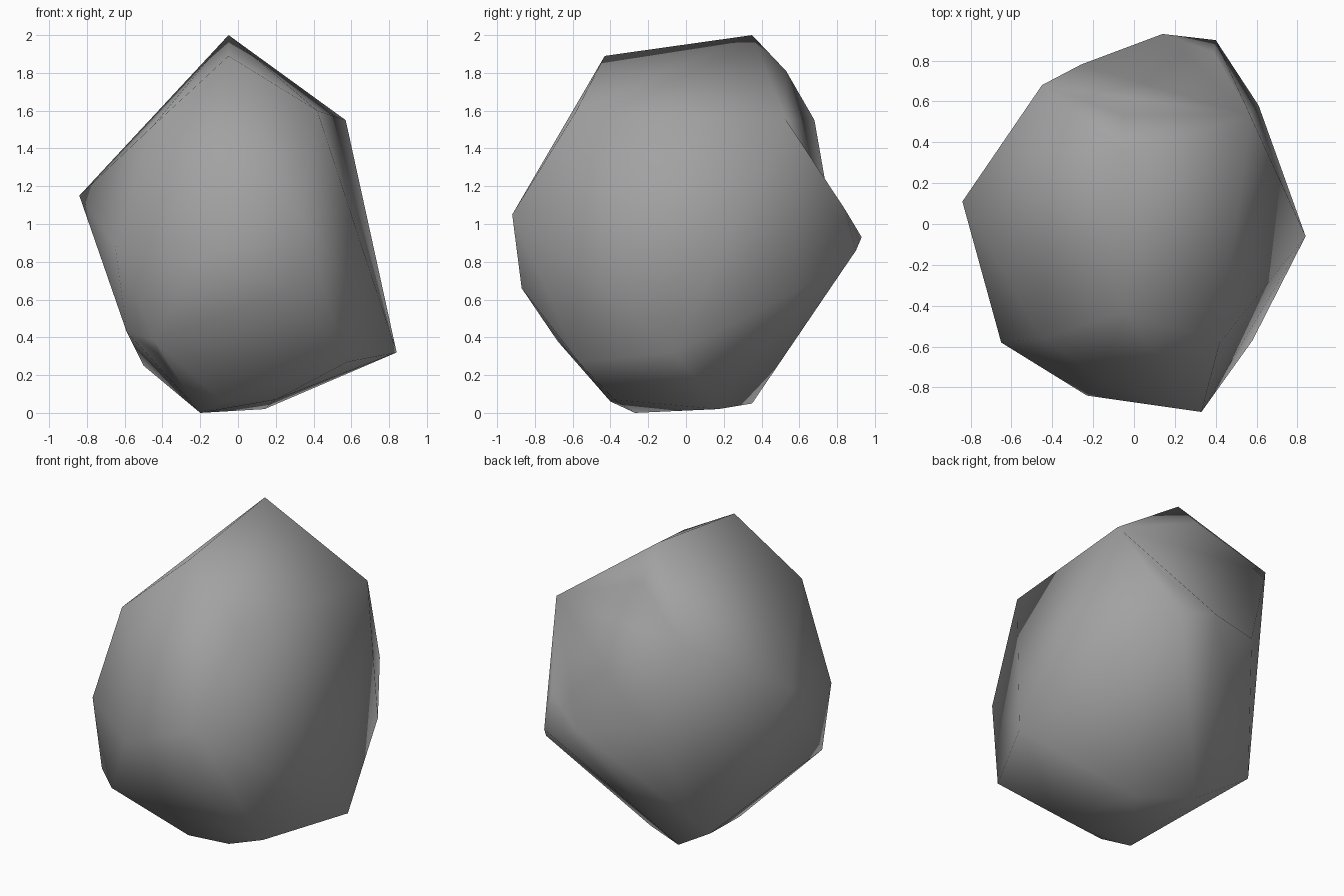
import bpy
import bmesh
import math

cube = bpy.data.objects.get("Cube")
if cube:
    bpy.data.objects.remove(cube, do_unlink=True)

# Stone material
stone = bpy.data.materials.new("grey_stone")
stone.use_nodes = True
GREY = (0.36, 0.36, 0.36, 1)
stone.diffuse_color = GREY
stone.node_tree.nodes["Principled BSDF"].inputs["Base Color"].default_value = GREY


def hull(name, corners):
    """Wrap a convex chunk of stone around its corner points."""
    bm = bmesh.new()
    for co in corners:
        bm.verts.new(co)
    result = bmesh.ops.convex_hull(bm, input=bm.verts)
    loose = [v for v in result["geom_interior"] if isinstance(v, bmesh.types.BMVert)]
    bmesh.ops.delete(bm, geom=loose, context="VERTS")
    bmesh.ops.recalc_face_normals(bm, faces=bm.faces)
    mesh = bpy.data.meshes.new(name)
    bm.to_mesh(mesh)
    bm.free()
    mesh.materials.append(stone)
    obj = bpy.data.objects.new(name, mesh)
    bpy.context.collection.objects.link(obj)
    return obj


# Corners shared by the main chunk and the back ledge
left_shoulder = (.57, .53, 1.55)
back_right = (-.26, .78, .98)
left_hip = (.61, .58, .64)
left_tip = (.84, -.06, .32)
low_back = (-.5, .46, .25)
foot_back = (-.19, .35, .05)
foot_left = (.14, .17, .02)
shared = [left_shoulder, back_right, left_hip, left_tip, low_back, foot_back, foot_left]

# Peak and upper corners
peak = [(-.05, .35, 2), (-.05, -.43, 1.89), (-.05, .53, 1.81),
        (-.45, -.56, 1.52), (.42, -.58, 1.6), (-.45, .68, 1.55)]
# Widest corners, front and right
girth = [(-.84, .11, 1.15), (-.65, -.58, .88), (-.59, -.57, .43), (-.17, -.76, 1.25),
         (.33, -.92, 1.05), (-.23, -.84, .8), (.3, -.87, .66)]
# Corners near the ground
base = [(-.44, -.68, .38), (-.42, -.58, .31), (.58, -.57, .27),
        (-.2, -.27, 0), (-.08, -.4, .06), (.2, -.38, .07)]
# Ledge jutting out at the back
ledge = [(.4, .9, .86), (.14, .93, .93), (.39, .84, 1.08)]

rock = hull("rock", shared + peak + girth + base)
back_ledge = hull("back_ledge", shared + ledge)

# Fuse the ledge into the rock
fuse = rock.modifiers.new("fuse", "BOOLEAN")
fuse.operation = "UNION"
fuse.solver = "EXACT"
fuse.object = back_ledge
bpy.context.view_layer.objects.active = rock
rock.select_set(True)
bpy.ops.object.modifier_apply(modifier=fuse.name)
bpy.data.objects.remove(back_ledge, do_unlink=True)

# Clean the seam and shade softly
bm = bmesh.new()
bm.from_mesh(rock.data)
bmesh.ops.remove_doubles(bm, verts=bm.verts, dist=.01)
bmesh.ops.recalc_face_normals(bm, faces=bm.faces)
bm.to_mesh(rock.data)
bm.free()
bpy.ops.object.shade_smooth_by_angle(angle=math.radians(60))
